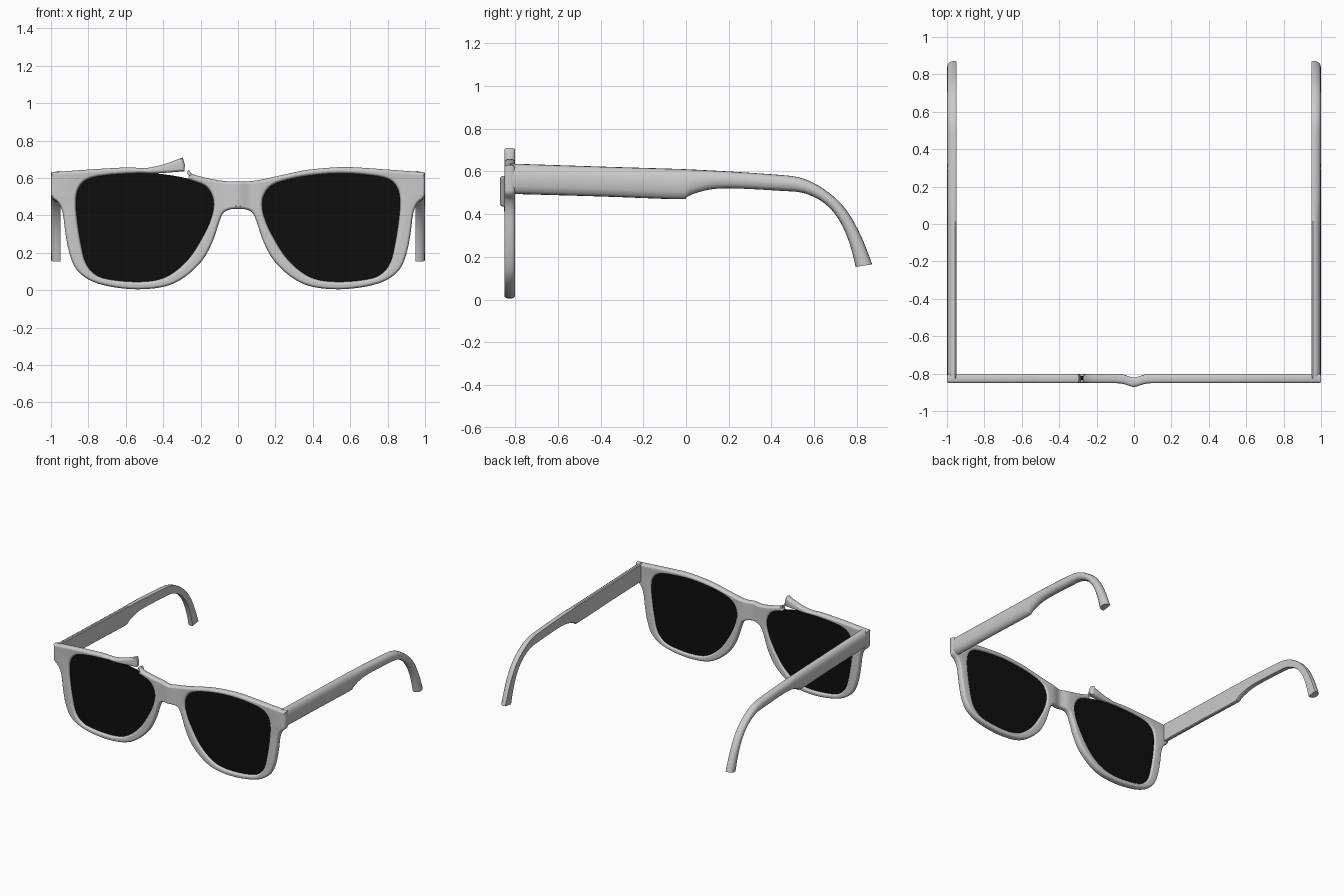
import bpy, bmesh, math
from mathutils import Vector
from mathutils.geometry import tessellate_polygon

if "Cube" in bpy.data.objects:
    bpy.data.objects.remove(bpy.data.objects["Cube"])


def smooth(pts, n=5, closed=False):
    """Catmull-Rom samples through points of any dimension."""
    out, m = [], len(pts)
    get = (lambda i: pts[i % m]) if closed else (lambda i: pts[max(0, min(m - 1, i))])
    for i in range(m if closed else m - 1):
        a, b, c, d = (get(i + k) for k in (-1, 0, 1, 2))
        for s in range(n):
            t = s / n
            out.append(tuple(0.5 * (2 * q + (r - p) * t + (2 * p - 5 * q + 4 * r - w) * t * t
                                    + (3 * q - p - 3 * r + w) * t ** 3)
                             for p, q, r, w in zip(a, b, c, d)))
    return out if closed else out + [tuple(pts[-1])]


def mirror(pts):
    return [(-x, z) for x, z in pts]


def inset(loop, d):
    """Move a loop towards its right-hand side by d."""
    out = []
    for i, (x, z) in enumerate(loop):
        p, q = loop[i - 1], loop[(i + 1) % len(loop)]
        t = Vector((q[0] - p[0], q[1] - p[1])).normalized()
        out.append((x + t.y * d, z - t.x * d))
    return out


def finish(name, bm, angle, color=None):
    bmesh.ops.recalc_face_normals(bm, faces=bm.faces)
    me = bpy.data.meshes.new(name)
    bm.to_mesh(me)
    bm.free()
    ob = bpy.data.objects.new(name, me)
    bpy.context.collection.objects.link(ob)
    if color:
        mat = bpy.data.materials.new(name)
        mat.diffuse_color = color
        mat.use_nodes = True
        mat.node_tree.nodes["Principled BSDF"].inputs["Base Color"].default_value = mat.diffuse_color
        me.materials.append(mat)
    bpy.ops.object.select_all(action='DESELECT')
    ob.select_set(True)
    bpy.context.view_layer.objects.active = ob
    bpy.ops.object.shade_smooth_by_angle(angle=math.radians(angle))
    return ob


def plate(loops, rings):
    """Solid from x-z loops; rings are (inset, y) from front to back."""
    bm = bmesh.new()
    caps = []
    for d, y in rings:
        caps.append([[bm.verts.new((x, y, z)) for x, z in inset(lp, d)] for lp in loops])
    for a, b in zip(caps, caps[1:]):
        for la, lb in zip(a, b):
            for i in range(len(la)):
                bm.faces.new((la[i - 1], la[i], lb[i], lb[i - 1]))
    for cap in (caps[0], caps[-1]):
        flat = [v for lp in cap for v in lp]
        polys = [[Vector((v.co.x, v.co.z, 0)) for v in lp] for lp in cap]
        for tri in tessellate_polygon(polys):
            if len(set(tri)) == 3:
                bm.faces.new([flat[i] for i in tri])
    return bm


# Right-half outlines as (x, z)
TOP = [(0, 0.58), (0.1, 0.587), (0.22, 0.612), (0.35, 0.64), (0.48, 0.654),
       (0.6, 0.658), (0.8, 0.645), (1, 0.63)]
SIDE = [(1, 0.63), (1, 0.53), (0.993, 0.495), (0.96, 0.465), (0.937, 0.41), (0.922, 0.3),
        (0.902, 0.2), (0.87, 0.12), (0.82, 0.07), (0.75, 0.036), (0.65, 0.014), (0.53, 0.005),
        (0.4, 0.018), (0.3, 0.06), (0.2, 0.148), (0.14, 0.25), (0.1, 0.365), (0.08, 0.41),
        (0.05, 0.43), (0, 0.435)]
LENS = [(0.13, 0.45), (0.14, 0.51), (0.18, 0.56), (0.27, 0.592), (0.4, 0.615), (0.55, 0.625),
        (0.7, 0.615), (0.8, 0.595), (0.85, 0.55), (0.866, 0.48), (0.86, 0.38), (0.84, 0.25),
        (0.815, 0.15), (0.77, 0.09), (0.7, 0.06), (0.55, 0.045), (0.42, 0.058), (0.33, 0.105),
        (0.25, 0.185), (0.18, 0.3), (0.145, 0.38)]

# Front frame: one outline, snapped open over the left lens with the rim bent up
runs = [
    smooth(SIDE + mirror(SIDE[-2::-1])),
    smooth([(-1, 0.63), (-0.8, 0.645), (-0.6, 0.656), (-0.5, 0.653), (-0.43, 0.664),
            (-0.37, 0.682), (-0.295, 0.71)]),
    [(-0.295, 0.71), (-0.284, 0.67), (-0.287, 0.636)],
    smooth([(-0.287, 0.636), (-0.36, 0.63), (-0.45, 0.624)] + mirror(LENS[5:]) + mirror(LENS[:4])),
    [(-0.27, 0.592), (-0.262, 0.61), (-0.272, 0.638)],
    smooth([(-0.272, 0.638), (-0.22, 0.613)] + mirror(TOP[1:2]) + TOP),
]
outline = [p for r in runs for p in r[:-1]]
right_lens = smooth(LENS, closed=True)

Y, HALF, IN, DEEP, SEG = -0.826, 0.025, 0.014, 0.02, 5
arc = [(IN * (1 - math.cos(a)), HALF - DEEP + DEEP * math.sin(a))
       for a in (math.pi / 2 * k / SEG for k in range(SEG + 1))]
rings = [(d, Y - h) for d, h in reversed(arc)] + [(d, Y + h) for d, h in arc]
bm = plate([outline, right_lens[::-1]], rings)
# Arch the bridge forward
for k in range(-6, 7):
    bmesh.ops.bisect_plane(bm, geom=bm.verts[:] + bm.edges[:] + bm.faces[:],
                           plane_co=(k * 0.018, 0, 0), plane_no=(1, 0, 0))
for v in bm.verts:
    v.co.y -= 0.02 * math.exp(-(v.co.x / 0.045) ** 2)
finish("front_frame", bm, 40)

# Dark lenses
for name, loop in (("right_lens", right_lens), ("left_lens", mirror(right_lens)[::-1])):
    finish(name, plate([loop], [(-0.005, Y - 0.008), (-0.005, Y + 0.012)]), 30,
           (0.004, 0.004, 0.004, 1))

# Temple arms: stations (top y, top z, bottom y, bottom z) with a domed outer face
ARM = [(-0.825, 0.637, -0.825, 0.495), (-0.4, 0.623, -0.4, 0.483), (-0.04, 0.612, -0.04, 0.47),
       (0, 0.61, 0, 0.478), (0.05, 0.608, 0.04, 0.497), (0.13, 0.604, 0.13, 0.518),
       (0.25, 0.597, 0.25, 0.52), (0.45, 0.583, 0.45, 0.509), (0.53, 0.572, 0.53, 0.503),
       (0.6, 0.545, 0.585, 0.487), (0.67, 0.5, 0.64, 0.457), (0.73, 0.445, 0.69, 0.41),
       (0.78, 0.375, 0.735, 0.34), (0.83, 0.275, 0.77, 0.25), (0.872, 0.165, 0.795, 0.153)]
DOME = [(0, -0.92), (0.12, -1), (0.45, -0.97), (0.75, -0.82), (0.93, -0.5), (1, 0),
        (0.93, 0.5), (0.75, 0.82), (0.45, 0.97), (0.12, 1), (0, 0.92)]
for name, s in (("right_temple", 1), ("left_temple", -1)):
    bm = bmesh.new()
    sections = []
    for ty, tz, by, bz in smooth(ARM, 4):
        sections.append([bm.verts.new((s * (0.95 + 0.05 * u),
                                       (ty + by) / 2 + v * (ty - by) / 2,
                                       (tz + bz) / 2 + v * (tz - bz) / 2)) for u, v in DOME])
    for a, b in zip(sections, sections[1:]):
        for i in range(len(DOME)):
            bm.faces.new((a[i - 1], a[i], b[i], b[i - 1]))
    bm.faces.new(sections[0])
    bm.faces.new(sections[-1])
    finish(name, bm, 45)
